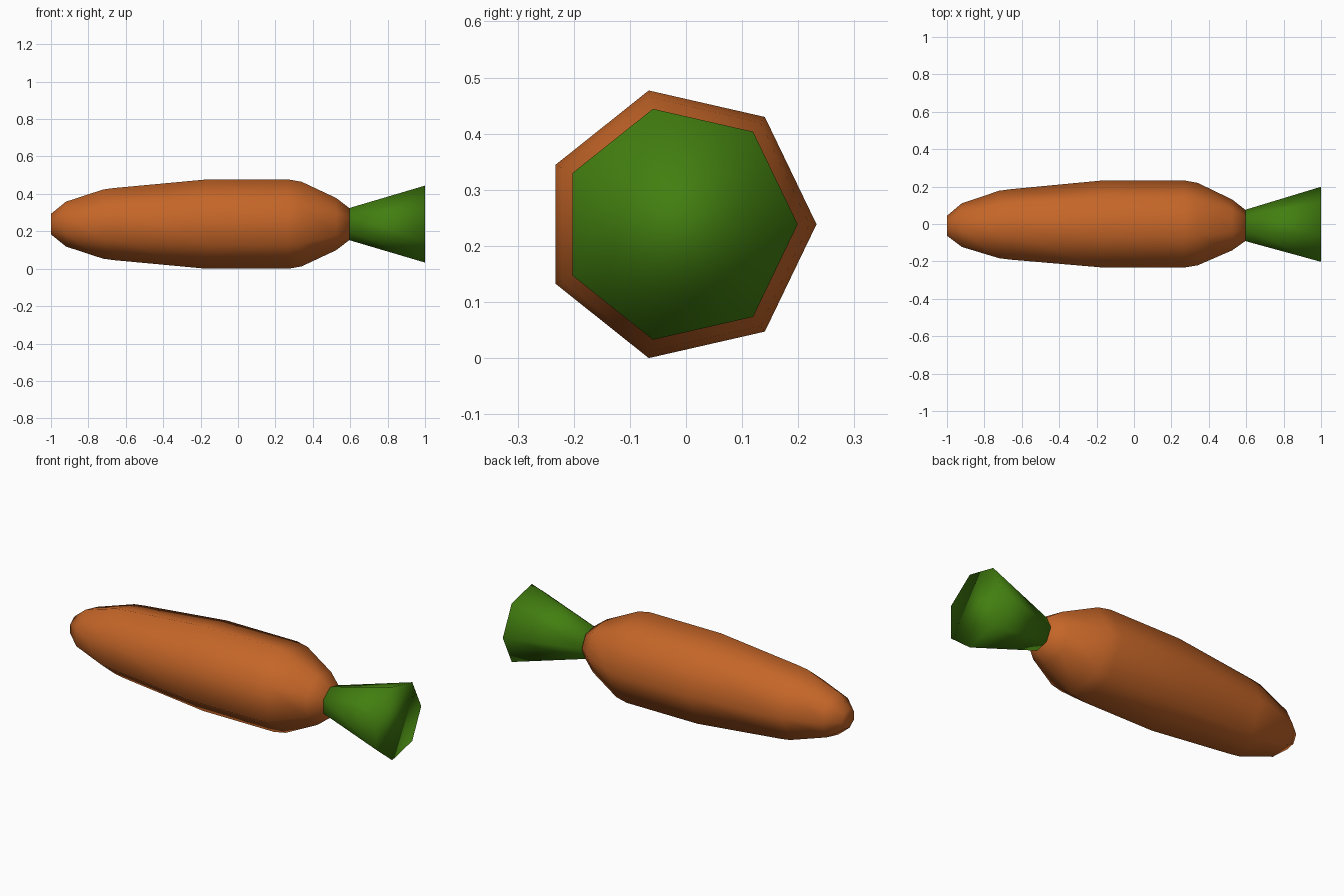
import bpy, bmesh, math

if "Cube" in bpy.data.objects:
    bpy.data.objects.remove(bpy.data.objects["Cube"])

SIDES = 7
CY, CZ = -0.012, 0.2385      # axis of the carrot


def material(name, rgb):
    m = bpy.data.materials.new(name)
    m.diffuse_color = (*rgb, 1.0)
    m.use_nodes = True
    m.node_tree.nodes["Principled BSDF"].inputs["Base Color"].default_value = m.diffuse_color
    return m


def lathe_x(name, profile, mat):
    """Seven-sided body along x from (x, radius) stations, capped at both ends."""
    bm = bmesh.new()
    rings = []
    for x, r in profile:
        ring = []
        for k in range(SIDES):
            a = 2 * math.pi * k / SIDES
            ring.append(bm.verts.new((x, CY + r * math.cos(a), CZ + r * math.sin(a))))
        rings.append(ring)
    for a, b in zip(rings, rings[1:]):
        for k in range(SIDES):
            n = (k + 1) % SIDES
            bm.faces.new((a[k], a[n], b[n], b[k]))
    bm.faces.new(rings[0])
    bm.faces.new(rings[-1])
    bmesh.ops.recalc_face_normals(bm, faces=bm.faces)
    for f in bm.faces:
        f.smooth = True
    mesh = bpy.data.meshes.new(name)
    bm.to_mesh(mesh)
    bm.free()
    mesh.materials.append(mat)
    obj = bpy.data.objects.new(name, mesh)
    bpy.context.collection.objects.link(obj)
    return obj


orange = material("carrot orange", (0.56, 0.132, 0.021))
green = material("leaf green", (0.055, 0.212, 0.005))

# Root: blunt tip on the left, shoulder on the right
lathe_x("carrot_root", [(-1.0, 0.056), (-0.92, 0.123), (-0.72, 0.19), (-0.66, 0.198),
                        (-0.17, 0.2446), (0.27, 0.2446), (0.34, 0.232),
                        (0.525, 0.143), (0.595, 0.088)], orange)

# Leafy top: flaring, closed cone
lathe_x("carrot_leaves", [(0.595, 0.088), (1.0, 0.211)], green)
